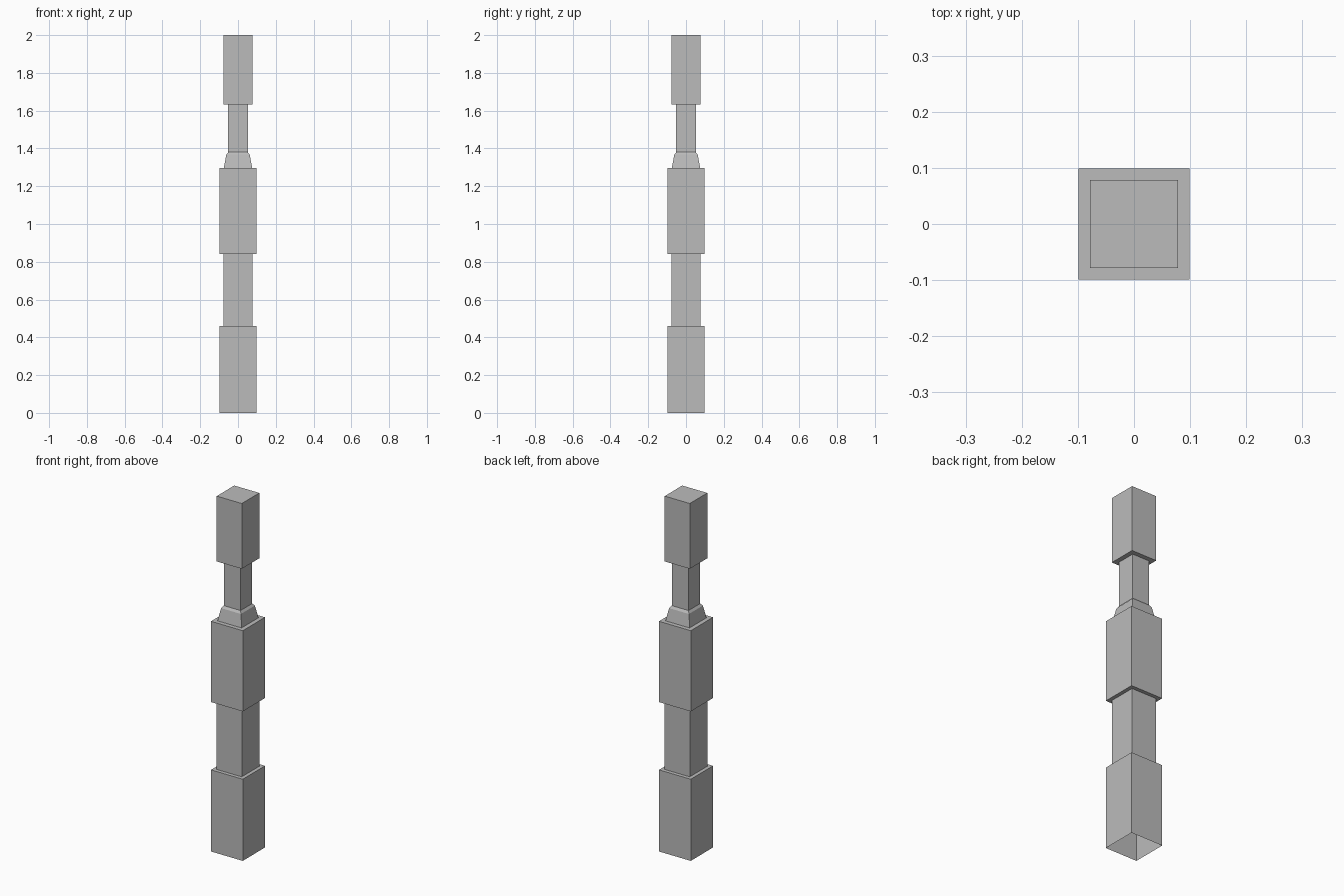
import bpy
import bmesh

if "Cube" in bpy.data.objects:
    bpy.data.objects.remove(bpy.data.objects["Cube"])

# Single flat grey
grey = bpy.data.materials.new("stone_grey")
grey.diffuse_color = (0.5, 0.5, 0.5, 1.0)
grey.use_nodes = True
grey.node_tree.nodes["Principled BSDF"].inputs["Base Color"].default_value = grey.diffuse_color


def square_part(name, profile, cap_bottom=False, cap_top=False):
    """Stack square rings (half width, height) into a four-sided part."""
    bm = bmesh.new()
    rings = [[bm.verts.new((sx * h, sy * h, z))
              for sx, sy in ((-1, -1), (1, -1), (1, 1), (-1, 1))]
             for h, z in profile]
    for low, high in zip(rings, rings[1:]):
        for i in range(4):
            j = (i + 1) % 4
            bm.faces.new((low[i], low[j], high[j], high[i]))
    if cap_bottom:
        bm.faces.new(rings[0][::-1])
    if cap_top:
        bm.faces.new(rings[-1])
    mesh = bpy.data.meshes.new(name)
    bm.to_mesh(mesh)
    bm.free()
    mesh.materials.append(grey)
    obj = bpy.data.objects.new(name, mesh)
    bpy.context.collection.objects.link(obj)
    return obj


WIDE, MID, THIN = 0.099, 0.078, 0.052

# Base block, hollow underneath, with a ledge running in to the lower shaft
square_part("base_block", [(WIDE, 0.0), (WIDE, 0.46), (MID, 0.46)])

# Lower shaft
square_part("lower_shaft", [(MID, 0.46), (MID, 0.842)])

# Middle block with ledges above and below
square_part("middle_block", [(MID, 0.842), (WIDE, 0.842), (WIDE, 1.297), (0.075, 1.297)])

# Tapered collar with a chamfered top rim
square_part("tapered_collar", [(0.075, 1.297), (0.062, 1.367), (THIN, 1.38)])

# Thin neck
square_part("neck", [(THIN, 1.38), (THIN, 1.632)])

# Top block with a closed top
square_part("top_block", [(THIN, 1.632), (MID, 1.632), (MID, 2.0)], cap_top=True)
